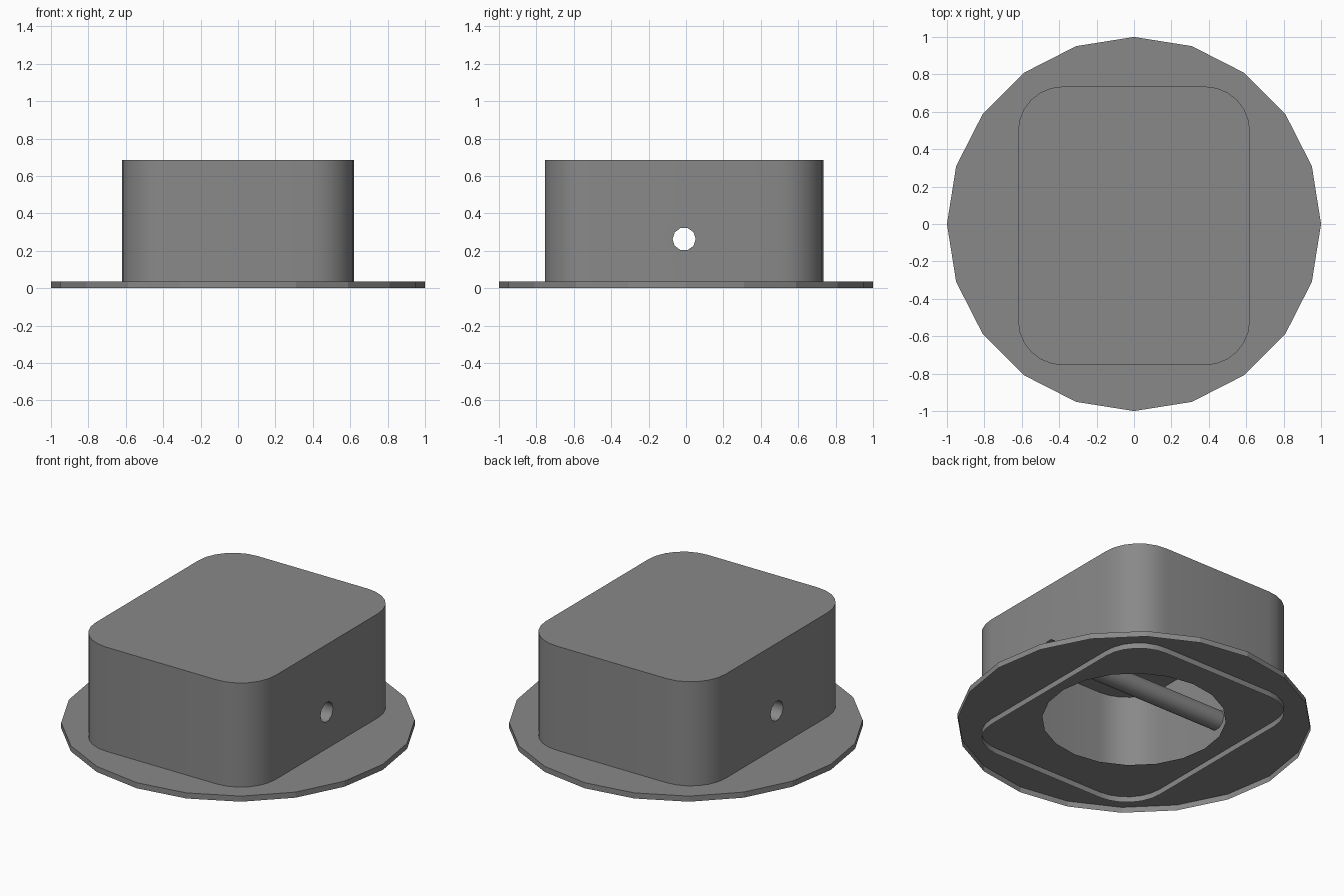
import bpy, bmesh
from math import sin, cos, pi, radians

if "Cube" in bpy.data.objects:
    bpy.data.objects.remove(bpy.data.objects["Cube"])

HX, HY, CY, R = 0.62, 0.745, -0.01, 0.24
TOP, FLANGE = 0.685, 0.035
ROD_R, ROD_Z = 0.062, 0.263

dark = bpy.data.materials.new("dark_grey")
dark.diffuse_color = (0.25, 0.25, 0.25, 1)
dark.use_nodes = True
dark.node_tree.nodes["Principled BSDF"].inputs["Base Color"].default_value = dark.diffuse_color


def circle(r, n):
    return [(r * cos(2 * pi * i / n), r * sin(2 * pi * i / n)) for i in range(n)]


def rounded_rect(n=6):
    pts = []
    for k, (sx, sy) in enumerate([(1, 1), (-1, 1), (-1, -1), (1, -1)]):
        for i in range(n + 1):
            a = pi / 2 * (k + i / n)
            pts.append((sx * (HX - R) + R * cos(a), CY + sy * (HY - R) + R * sin(a)))
    return pts


def at_z(pts, z):
    return [(x, y, z) for x, y in pts]


def plate(bm, *loops):
    """Flat face bounded by an outline and any holes."""
    edges = []
    for loop in loops:
        vs = [bm.verts.new(p) for p in loop]
        edges += [bm.edges.new((vs[i - 1], vs[i])) for i in range(len(vs))]
    normal = (1, 0, 0) if len({round(p[0], 5) for p in loops[0]}) == 1 else (0, 0, 1)
    bmesh.ops.triangle_fill(bm, edges=edges, use_beauty=True, normal=normal)


def band(bm, a, b, skip=()):
    """Wall between two matching closed loops."""
    for i in range(len(a)):
        if i not in skip:
            bm.faces.new([bm.verts.new(p) for p in (a[i - 1], a[i], b[i], b[i - 1])])


def finish(bm, name, smooth=None):
    bmesh.ops.remove_doubles(bm, verts=bm.verts, dist=1e-4)
    bmesh.ops.recalc_face_normals(bm, faces=bm.faces)
    mesh = bpy.data.meshes.new(name)
    bm.to_mesh(mesh)
    bm.free()
    mesh.materials.append(dark)
    ob = bpy.data.objects.new(name, mesh)
    bpy.context.collection.objects.link(ob)
    if smooth:
        bpy.context.view_layer.objects.active = ob
        ob.select_set(True)
        bpy.ops.object.shade_smooth_by_angle(angle=radians(smooth))
        ob.select_set(False)


rect = rounded_rect()

# Twenty-sided flange: a thin disc with a round opening and a skirt, open below
bm = bmesh.new()
disc = circle(1, 20)
plate(bm, at_z(disc, FLANGE), at_z(circle(0.52, 20), FLANGE))
band(bm, at_z(disc, 0), at_z(disc, FLANGE))
finish(bm, "flange")

# Hollow housing, its walls reaching the ground, with a hole in each side
bm = bmesh.new()
low, high = at_z(rect, 0), at_z(rect, TOP)
sides = [i for i in range(len(rect)) if abs(rect[i][0] - rect[i - 1][0]) < 1e-6
         and abs(rect[i][1] - rect[i - 1][1]) > 0.5]
band(bm, low, high, sides)
rod = circle(ROD_R, 10)
ring = {s: [(s * HX, CY + y, ROD_Z + z) for y, z in rod] for s in (-1, 1)}
for i in sides:
    s = 1 if rect[i][0] > 0 else -1
    plate(bm, [low[i - 1], low[i], high[i], high[i - 1]], ring[s])
bm.faces.new([bm.verts.new(p) for p in high])
finish(bm, "housing", 30)

# Open tube crossing the housing
bm = bmesh.new()
band(bm, ring[-1], ring[1])
finish(bm, "cross_tube", 40)
